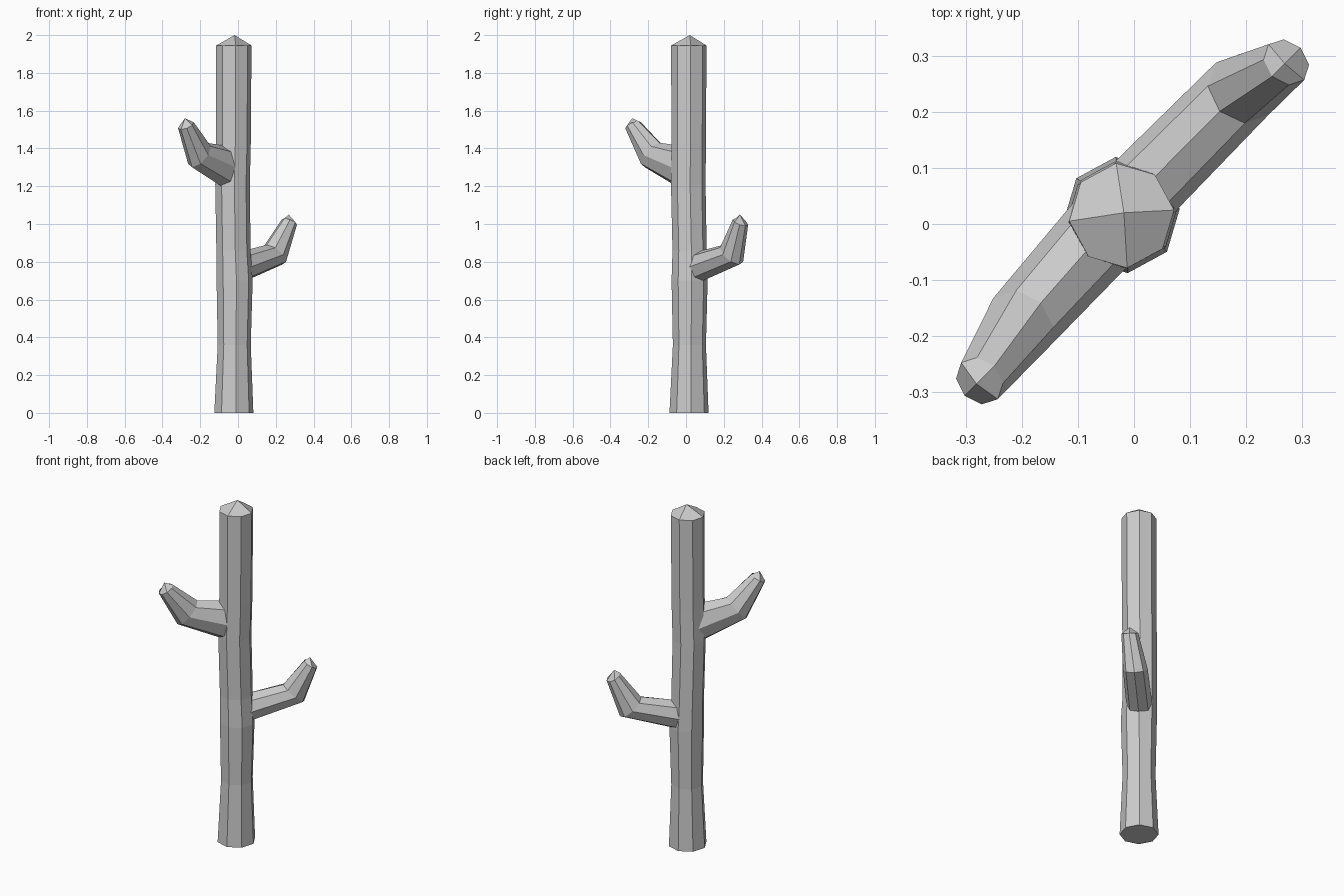
import bpy, bmesh
from math import sin, cos, tau, radians, sqrt
from mathutils import Vector

if "Cube" in bpy.data.objects:
    bpy.data.objects.remove(bpy.data.objects["Cube"])

SIDES = 8
UP = Vector((0, 0, 1))
ALONG = Vector((1, 1, 0)) / sqrt(2)    # diagonal plane holding both arms
ACROSS = Vector((-1, 1, 0)) / sqrt(2)


def loft(name, rings, apex):
    """Skin a list of vertex rings; flat base, pointed top."""
    bm = bmesh.new()
    loops = [[bm.verts.new(p) for p in ring] for ring in rings]
    for a, b in zip(loops, loops[1:]):
        for i in range(SIDES):
            j = (i + 1) % SIDES
            bm.faces.new((a[i], a[j], b[j], b[i]))
    bm.faces.new(loops[0][::-1])
    tip, top = bm.verts.new(apex), loops[-1]
    for i in range(0, SIDES, 2):        # four-panel cap
        bm.faces.new((top[i], top[i + 1], top[(i + 2) % SIDES], tip))
    bmesh.ops.recalc_face_normals(bm, faces=bm.faces)
    mesh = bpy.data.meshes.new(name)
    bm.to_mesh(mesh)
    bm.free()
    obj = bpy.data.objects.new(name, mesh)
    bpy.context.collection.objects.link(obj)
    return obj


def trunk_ring(z, cx, cy, r):
    angles = [radians(6) + tau * i / SIDES for i in range(SIDES)]
    return [Vector((cx + r * cos(a), cy + r * sin(a), z)) for a in angles]


def arm_ring(inner, outer, offset, half):
    """Octagon spanning two (distance, height) points in the arm plane."""
    p, q = (ALONG * d + UP * z + ACROSS * offset for d, z in (inner, outer))
    mid, arm = (p + q) / 2, (p - q) / 2
    return [mid + arm * cos(tau * i / SIDES) + ACROSS * half * sin(tau * i / SIDES)
            for i in range(SIDES)]


# Trunk: slightly wavy octagonal column
trunk = loft("trunk", [trunk_ring(*s) for s in (
    (0, -.022, .016, .104), (.36, -.02, .018, .088), (.70, -.018, .019, .096),
    (.86, -.024, .019, .091), (1.21, -.029, .012, .092),
    (1.42, -.024, .014, .092), (1.945, -.022, .015, .094))], (-.018, .02, 2))

# Arms: base, elbow and tip rings
lower = loft("lower_arm", [arm_ring(*s) for s in (
    ((.03, .85), (.03, .68), .033, .07),
    ((.25, .89), (.364, .785), .034, .066),
    ((.36, 1.03), (.432, .99), .012, .045))], ALONG * .392 + ACROSS * .012 + UP * 1.05)
upper = loft("upper_arm", [arm_ring(*s) for s in (
    ((-.03, 1.41), (-.03, 1.17), .03, .075),
    ((-.216, 1.43), (-.325, 1.30), .018, .066),
    ((-.355, 1.545), (-.43, 1.50), -.003, .046))], ALONG * -.4 + ACROSS * -.003 + UP * 1.56)

# Fuse the arms into the trunk
bpy.context.view_layer.objects.active = trunk
for arm in (lower, upper):
    mod = trunk.modifiers.new("join", 'BOOLEAN')
    mod.operation = 'UNION'
    mod.solver = 'EXACT'
    mod.object = arm
    bpy.ops.object.modifier_apply(modifier=mod.name)
    bpy.data.objects.remove(arm)
trunk.name = "trunk_with_arms"
